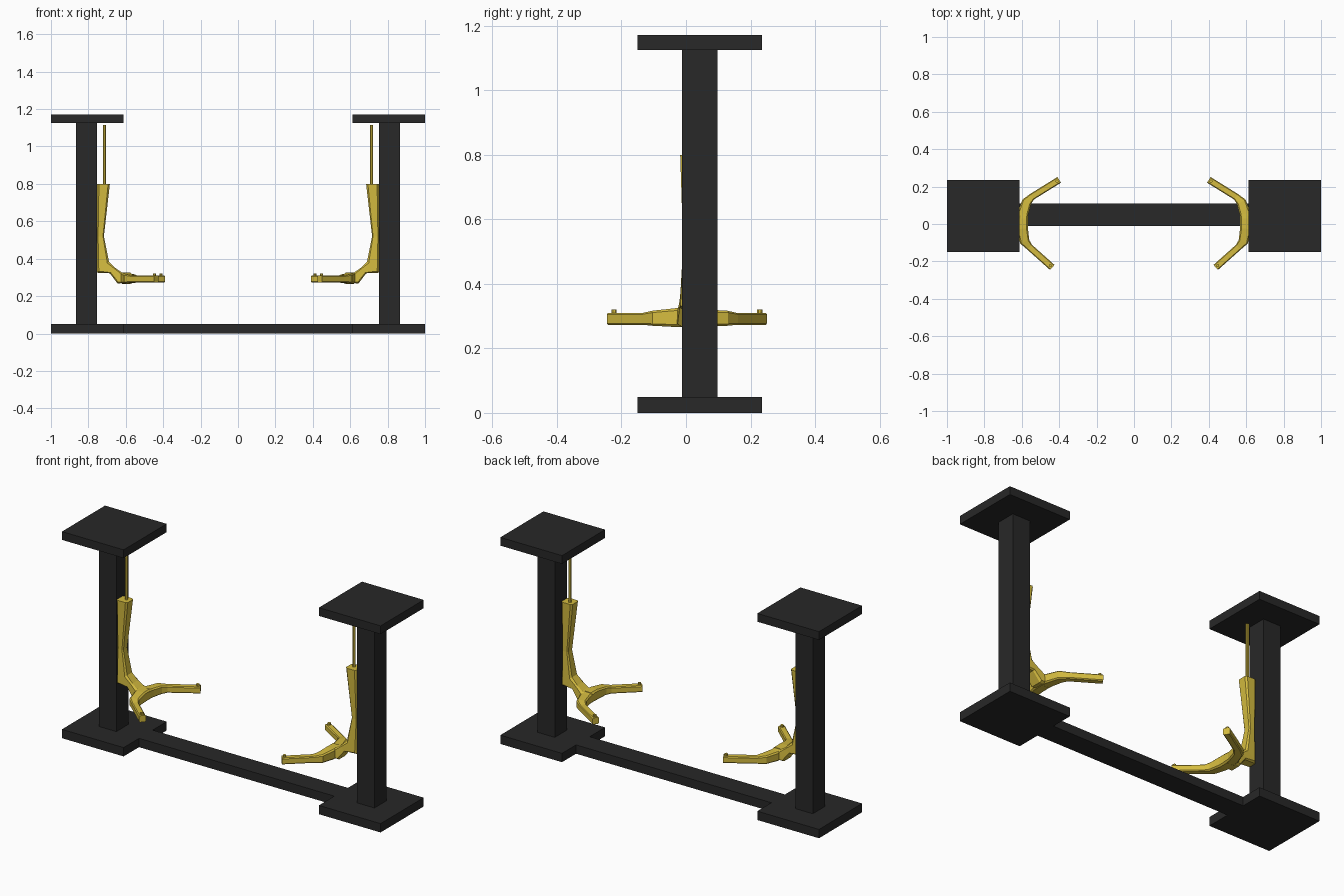
import bpy, bmesh
from mathutils import Vector

if "Cube" in bpy.data.objects:
    bpy.data.objects.remove(bpy.data.objects["Cube"])


def material(name, rgb):
    m = bpy.data.materials.new(name)
    m.diffuse_color = (*rgb, 1)
    m.use_nodes = True
    m.node_tree.nodes["Principled BSDF"].inputs["Base Color"].default_value = m.diffuse_color
    return m


DARK = material("charcoal_paint", (0.021, 0.021, 0.021))
YELLOW = material("yellow_paint", (0.66, 0.50, 0.05))


def finish(name, bm, mat, mirror=True):
    bmesh.ops.recalc_face_normals(bm, faces=bm.faces)
    me = bpy.data.meshes.new(name)
    bm.to_mesh(me)
    bm.free()
    me.materials.append(mat)
    ob = bpy.data.objects.new(name, me)
    bpy.context.collection.objects.link(ob)
    if mirror:
        ob.modifiers.new("mirror", 'MIRROR').use_mirror_merge = False
    return ob


def box(name, lo, hi, mat, mirror=True):
    bm = bmesh.new()
    bmesh.ops.create_cube(bm, size=1)
    for v in bm.verts:
        v.co = Vector([(a + b) / 2 + c * (b - a) for a, b, c in zip(lo, hi, v.co)])
    return finish(name, bm, mat, mirror)


def loft(name, sections, mat, chamfer=0.2):
    """Each section: centre, half-width vector, half-height vector; octagonal outline."""
    k = 1 - 2 * chamfer
    outline = [(1, k), (k, 1), (-k, 1), (-1, k), (-1, -k), (-k, -1), (k, -1), (1, -k)]
    bm = bmesh.new()
    rings = [[bm.verts.new(Vector(c) + Vector(u) * a + Vector(w) * b) for a, b in outline]
             for c, u, w in sections]
    for r, s in zip(rings, rings[1:]):
        for i in range(8):
            j = (i + 1) % 8
            bm.faces.new((r[i], r[j], s[j], s[i]))
    bm.faces.new(rings[0])
    bm.faces.new(rings[-1])
    return finish(name, bm, mat)


# Frame: floor plates, posts, top plates (mirrored) and the floor beam
box("floor_plate", (-1, -0.15, 0), (-0.613, 0.236, 0.05), DARK)
box("post", (-0.865, -0.012, 0.05), (-0.755, 0.098, 1.125), DARK)
box("top_plate", (-1, -0.15, 1.125), (-0.613, 0.236, 1.172), DARK)
box("floor_beam", (-0.613, -0.012, 0), (0.613, 0.11, 0.05), DARK, mirror=False)

# Lifting carriage: outer and inner edge (x, z), half width in y
CY = 0.014
rows = [((-0.753, 0.80), (-0.685, 0.80), 0.032),
        ((-0.753, 0.52), (-0.717, 0.52), 0.023),
        ((-0.753, 0.325), (-0.69, 0.385), 0.031),
        ((-0.685, 0.322), (-0.655, 0.35), 0.034),
        ((-0.645, 0.268), (-0.622, 0.327), 0.04),
        ((-0.60, 0.270), (-0.595, 0.318), 0.045)]
sections = []
for (xa, za), (xb, zb), hw in rows:
    sections.append((((xa + xb) / 2, CY, (za + zb) / 2), (0, hw, 0),
                     ((xb - xa) / 2, 0, (zb - za) / 2)))
loft("carriage", sections, YELLOW, 0.14)

# Hydraulic rod above the carriage
loft("lift_rod", [((-0.714, 0.02, z), (0.008, 0, 0), (0, 0.008, 0)) for z in (0.79, 1.115)], YELLOW, 0.25)


# Swing arms: (x, y, half width, bottom, top) along each path
def arm(name, path):
    pts = [Vector((p[0], p[1], 0)) for p in path]
    secs = []
    for i, (x, y, hw, z0, z1) in enumerate(path):
        d = (pts[min(i + 1, len(pts) - 1)] - pts[max(i - 1, 0)]).normalized()
        secs.append(((x, y, (z0 + z1) / 2), (-d.y * hw, d.x * hw, 0), (0, 0, (z1 - z0) / 2)))
    loft(name, secs, YELLOW, 0.13)
    # small support pin near the tip
    tip = pts[-1] - (pts[-1] - pts[-2]).normalized() * 0.014
    loft(name + "_pin", [((tip.x, tip.y, z), (0.008, 0, 0), (0, 0.008, 0)) for z in (0.30, 0.321)],
         YELLOW, 0.28)


arm("back_arm", [(-0.598, 0.0, 0.03, 0.267, 0.325), (-0.594, 0.055, 0.029, 0.268, 0.32),
                 (-0.574, 0.118, 0.026, 0.27, 0.317), (-0.545, 0.146, 0.018, 0.273, 0.31),
                 (-0.40, 0.236, 0.018, 0.273, 0.31)])
arm("front_arm", [(-0.598, 0.03, 0.03, 0.267, 0.325), (-0.597, -0.025, 0.03, 0.266, 0.325),
                  (-0.584, -0.095, 0.026, 0.27, 0.317), (-0.558, -0.124, 0.018, 0.273, 0.31),
                  (-0.437, -0.232, 0.018, 0.273, 0.31)])
